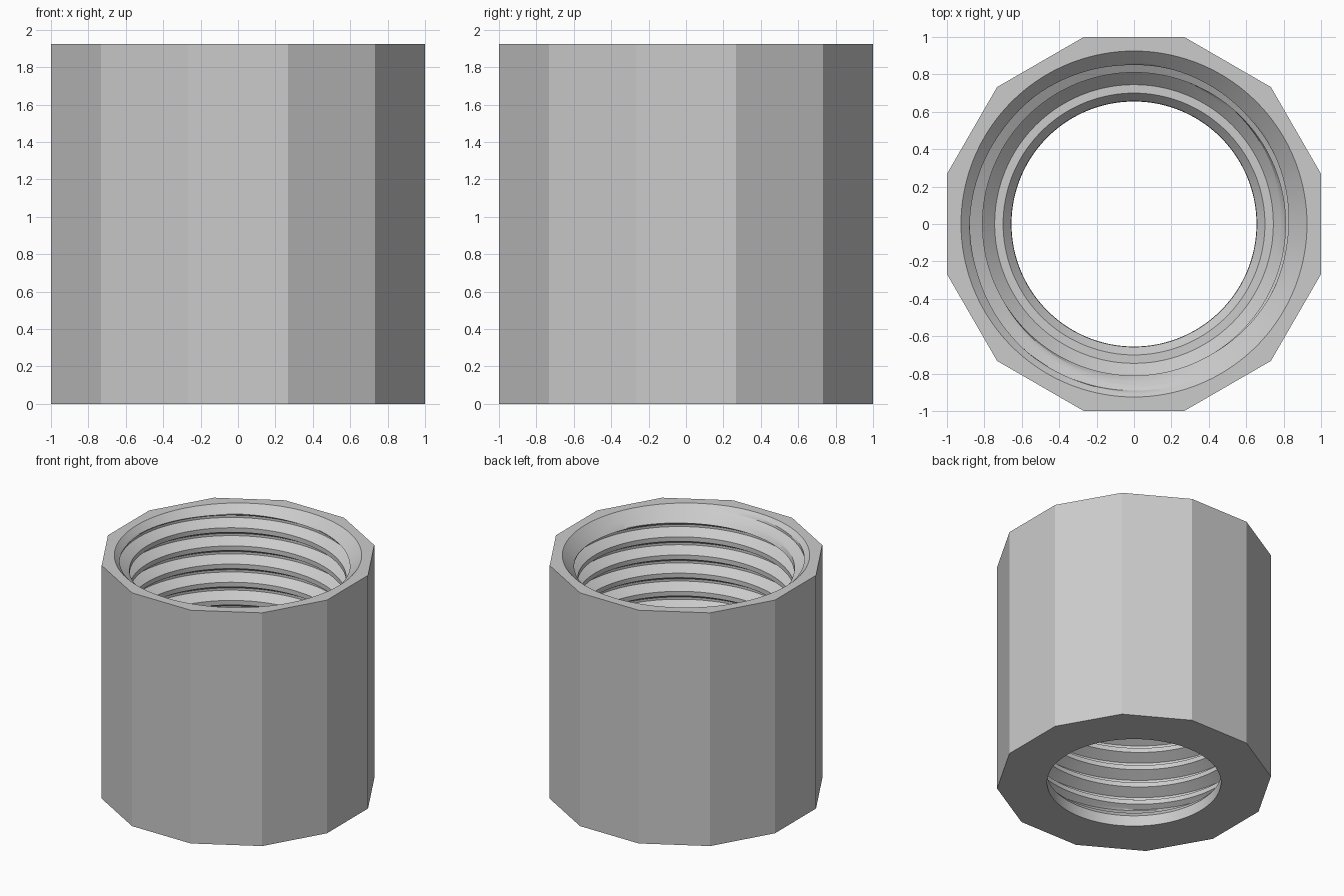
import bpy, bmesh, math

cube = bpy.data.objects.get("Cube")
if cube:
    bpy.data.objects.remove(cube, do_unlink=True)

SEGMENTS, SIDES = 144, 12
HEIGHT, PITCH = 1.925, 0.15
MINOR, MAJOR = 0.81, 0.891        # thread crest and root radius
RIM, SEAT, SEAT_Z = 0.925, 0.745, 0.14
ROOT_TOP = 1.90                   # height of the thread root at the front
STEPS = 6                         # rows along each thread flank

# one pitch of the thread, as (fraction of pitch, radius)
corners = [(0, MAJOR), (5 / 16, MINOR), (9 / 16, MINOR), (7 / 8, MAJOR), (1, MAJOR)]
thread = []
for (u0, r0), (u1, r1) in zip(corners, corners[1:]):
    n = 1 if r0 == r1 else STEPS
    thread += [(u0 + (u1 - u0) * i / n, r0 + (r1 - r0) * i / n) for i in range(n)]


def thread_radius(u):
    u %= 1
    for (u0, r0), (u1, r1) in zip(corners, corners[1:]):
        if u <= u1:
            return r0 + (r1 - r0) * (u - u0) / (u1 - u0)


def bore_radius(z, start):
    """Thread trimmed by the entry chamfer and the cone at its lower end."""
    r = thread_radius((z - start) / PITCH)
    return max(min(r, SEAT + z - SEAT_Z), RIM - (HEIGHT - z))


def column(angle):
    """Section through the wall at one angle, from outer top to outer bottom."""
    side = 2 * math.pi / SIDES
    outer = 1 / math.cos((angle + side / 2) % side - side / 2)
    start = ROOT_TOP + PITCH * (angle / (2 * math.pi) + 0.25)
    section = [(outer, HEIGHT), (RIM, HEIGHT)]
    for turn in range(1, -15, -1):
        for u, _ in reversed(thread):
            z = min(max(start + PITCH * (turn + u), SEAT_Z), HEIGHT)
            section.append((bore_radius(z, start), z))
    # ledge, small cone and outlet
    section += [(SEAT, SEAT_Z), (0.70, SEAT_Z), (0.657, 0.09), (0.655, 0), (outer, 0)]
    return [(r * math.cos(angle), r * math.sin(angle), z) for r, z in section]


# threaded collar: twelve flat sides outside, helical thread inside
bm = bmesh.new()
columns = [[bm.verts.new(p) for p in column(2 * math.pi * i / SEGMENTS)]
           for i in range(SEGMENTS + 1)]
for a, b in zip(columns, columns[1:]):
    for i in range(len(a)):
        j = (i + 1) % len(a)
        bm.faces.new((a[i], a[j], b[j], b[i]))
bmesh.ops.remove_doubles(bm, verts=bm.verts, dist=0.0002)
bmesh.ops.dissolve_degenerate(bm, edges=bm.edges, dist=0.00001)
bmesh.ops.recalc_face_normals(bm, faces=bm.faces)
mesh = bpy.data.meshes.new("threaded_collar")
bm.to_mesh(mesh)
bm.free()

grey = bpy.data.materials.new("light_grey")
grey.use_nodes = True
colour = (0.6, 0.6, 0.6, 1)
grey.diffuse_color = colour
grey.node_tree.nodes["Principled BSDF"].inputs["Base Color"].default_value = colour
mesh.materials.append(grey)

collar = bpy.data.objects.new("threaded_collar", mesh)
bpy.context.collection.objects.link(collar)
bpy.context.view_layer.objects.active = collar
collar.select_set(True)
bpy.ops.object.shade_smooth_by_angle(angle=math.radians(25))
